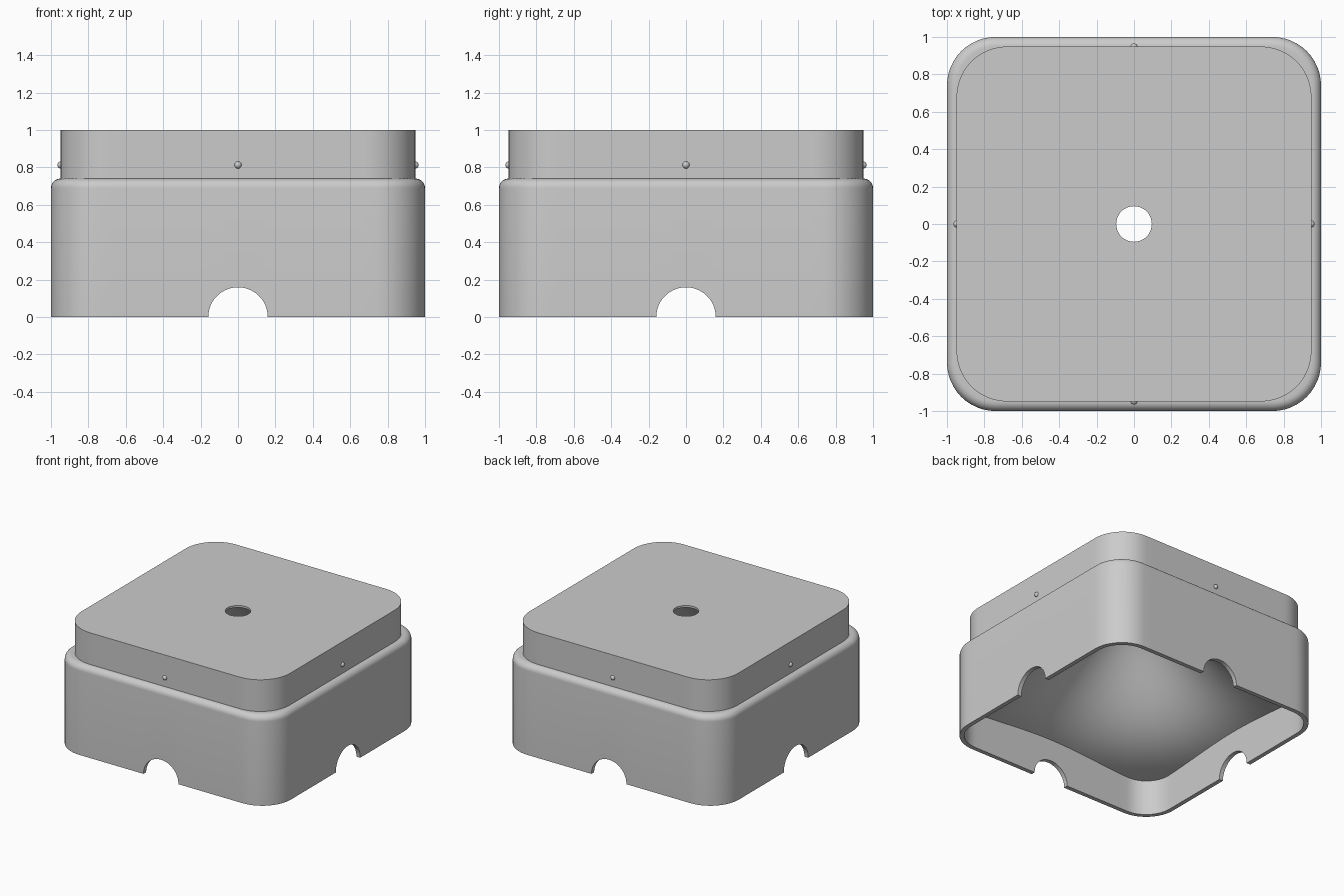
import bpy, bmesh, math
from mathutils import Vector

cube = bpy.data.objects.get("Cube")
if cube:
    bpy.data.objects.remove(cube)

grey = bpy.data.materials.new("plain grey")
grey.use_nodes = True
grey.diffuse_color = (0.6, 0.6, 0.6, 1)
grey.node_tree.nodes["Principled BSDF"].inputs["Base Color"].default_value = (0.6, 0.6, 0.6, 1)

CORNER_STEPS = 12
SIDE_STEPS = 20
RADIUS = 0.26     # corner radius of the lower wall
WALL = 0.035
HOLE = 0.095


def rounded_square(half, radius, z):
    """Outline points of a square with rounded corners."""
    core = half - radius
    pts = []
    for sx, sy, quarter in ((1, 1, 0), (-1, 1, 1), (-1, -1, 2), (1, -1, 3)):
        for i in range(CORNER_STEPS + 1):
            a = (quarter + i / CORNER_STEPS) * math.pi / 2
            pts.append(Vector((sx * core + radius * math.cos(a),
                               sy * core + radius * math.sin(a), z)))
        end = pts[-1]
        side = Vector((-math.sin(a), math.cos(a), 0)) * 2 * core
        pts += [end + side * i / SIDE_STEPS for i in range(1, SIDE_STEPS)]
    return pts


def ceiling(d):
    """Height of the bell-shaped ceiling at a distance from the axis."""
    return 0.28 + 0.72 * math.exp(-0.5 * (d / 0.43) ** 2)


def finish(obj):
    obj.data.materials.clear()
    obj.data.materials.append(grey)
    bpy.ops.object.select_all(action='DESELECT')
    obj.select_set(True)
    bpy.context.view_layer.objects.active = obj
    bpy.ops.object.shade_smooth_by_angle(angle=math.radians(30))


# Outer skin: lower wall and rounded shoulder
rings = [rounded_square(1, RADIUS, 0)]
for i in range(9):
    a = i / 8 * math.pi / 2
    inset = 0.05 * (1 - math.cos(a))
    rings.append(rounded_square(1 - inset, RADIUS - inset, 0.69 + 0.05 * math.sin(a)))

# Raised upper block with slightly rounder corners
rings += [rounded_square(0.949, 0.27, z) for z in (0.74, 1)]

# Top opening, bell ceiling and inner wall
inner = rounded_square(1 - WALL, RADIUS - WALL, 0)
rings.append([p.normalized() * HOLE + Vector((0, 0, 1)) for p in inner])
BELL_STEPS = 28
for i in range(BELL_STEPS + 1):
    ring = []
    for p in inner:
        d = HOLE + (p.length - HOLE) * i / BELL_STEPS
        ring.append(p.normalized() * d + Vector((0, 0, ceiling(d))))
    rings.append(ring)
rings.append(inner)

bm = bmesh.new()
loops = [[bm.verts.new(p) for p in ring] for ring in rings]
count = len(inner)
for a, b in zip(loops, loops[1:] + loops[:1]):
    for i in range(count):
        j = (i + 1) % count
        bm.faces.new((a[i], a[j], b[j], b[i]))
bmesh.ops.recalc_face_normals(bm, faces=bm.faces[:])
mesh = bpy.data.meshes.new("housing")
bm.to_mesh(mesh)
bm.free()
housing = bpy.data.objects.new("housing", mesh)
bpy.context.collection.objects.link(housing)

# Half-round cable arches through all four walls
for name, rot in (("side_arch_cutter", (0, math.pi / 2, 0)),
                  ("front_arch_cutter", (math.pi / 2, 0, 0))):
    bpy.ops.mesh.primitive_cylinder_add(vertices=64, radius=0.159, depth=3, rotation=rot)
    cutter = bpy.context.object
    cutter.name = name
    cutter.hide_render = True
    bpy.context.view_layer.objects.active = housing
    mod = housing.modifiers.new(name, 'BOOLEAN')
    mod.operation = 'DIFFERENCE'
    mod.solver = 'EXACT'
    mod.object = cutter
    bpy.ops.object.modifier_apply(modifier=mod.name)
    bpy.data.objects.remove(cutter)
finish(housing)

# Small snap bumps on each side of the upper block
for name, x, y in (("front_bump", 0, -1), ("back_bump", 0, 1),
                   ("left_bump", 1, 0), ("right_bump", -1, 0)):
    bpy.ops.mesh.primitive_uv_sphere_add(segments=24, ring_count=12, radius=0.019,
                                         location=(x * 0.947, y * 0.947, 0.813))
    bump = bpy.context.object
    bump.name = name
    finish(bump)
